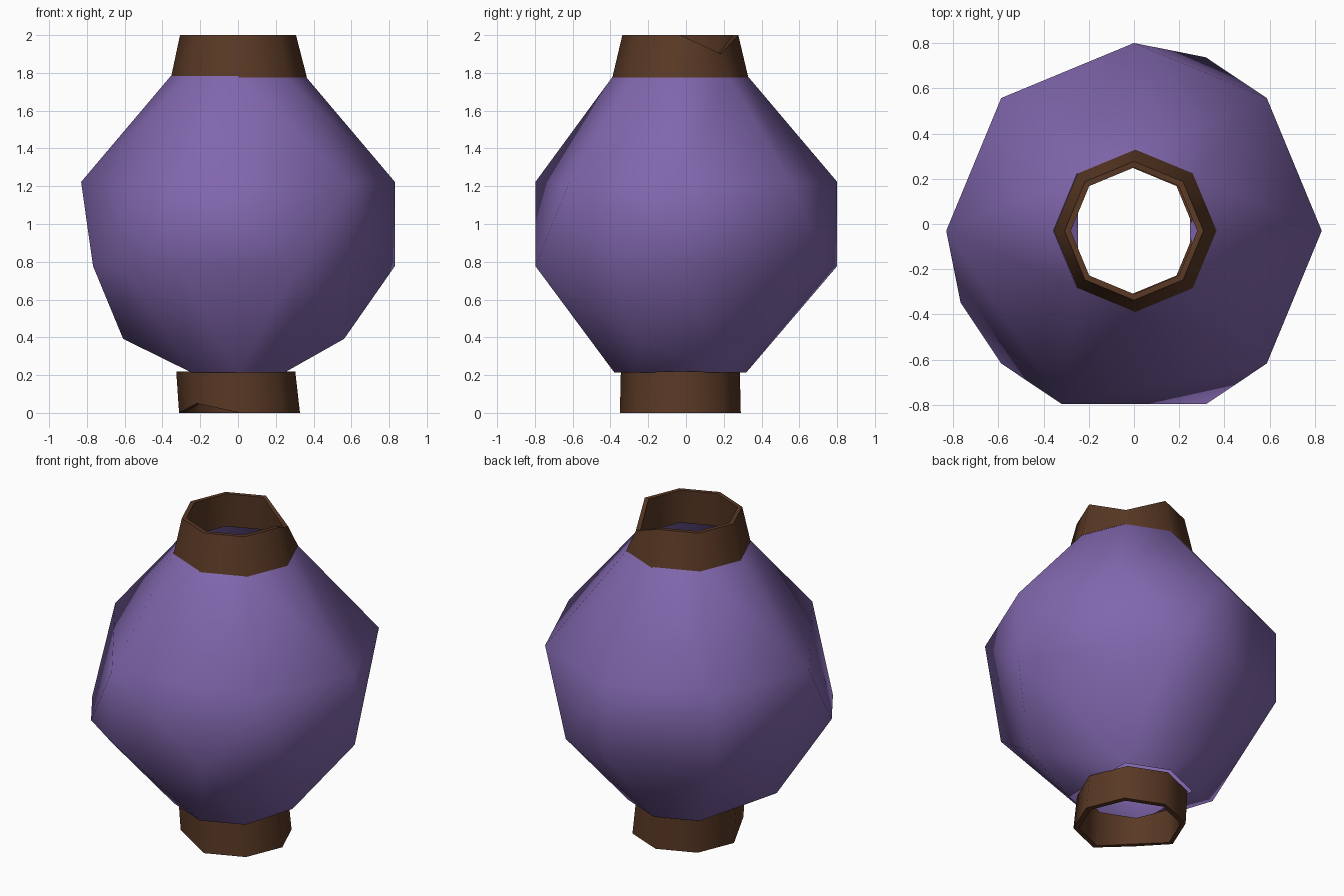
import bpy, bmesh
from math import sin, cos, radians
from mathutils import Vector

cube = bpy.data.objects.get("Cube")
if cube:
    bpy.data.objects.remove(cube, do_unlink=True)

CENTRE = Vector((0, -0.03, 1))
RADIUS = 0.86


def material(name, rgb):
    mat = bpy.data.materials.new(name)
    mat.use_nodes = True
    mat.diffuse_color = (*rgb, 1)
    mat.node_tree.nodes["Principled BSDF"].inputs["Base Color"].default_value = (*rgb, 1)
    return mat


def finish(bm, name, mat, angle):
    bmesh.ops.recalc_face_normals(bm, faces=bm.faces[:])
    mesh = bpy.data.meshes.new(name)
    bm.to_mesh(mesh)
    bm.free()
    mesh.materials.append(mat)
    obj = bpy.data.objects.new(name, mesh)
    bpy.context.collection.objects.link(obj)
    bpy.ops.object.select_all(action='DESELECT')
    obj.select_set(True)
    bpy.context.view_layer.objects.active = obj
    bpy.ops.object.shade_smooth_by_angle(angle=radians(angle))


purple = material("purple paper", (0.22, 0.135, 0.42))
brown = material("dark brown wood", (0.1, 0.04, 0.018))

# Faceted lantern globe: uneven points on a sphere, wrapped, open at both ends
eighths = range(0, 360, 45)
rings = {
    65.5: eighths,
    15: (0, 45, 90, 135, 180, 247.5, 315),
    -15: (0, 67.5, 90, 135, 202.5, 225, 247.5, 292.5),
    -45: (180, 337.5),
    -66: (45, 90, 135, 225, 270, 315),
}
bm = bmesh.new()
for lat, angles in rings.items():
    la = radians(lat)
    for a in map(radians, angles):
        bm.verts.new(CENTRE + RADIUS * Vector((cos(la) * cos(a), cos(la) * sin(a), sin(la))))
bmesh.ops.convex_hull(bm, input=bm.verts[:])
caps = [f for f in bm.faces if all(abs(v.co.z - 1) > 0.75 for v in f.verts)]
bmesh.ops.delete(bm, geom=caps, context='FACES')
finish(bm, "globe", purple, 180)


# Eight-sided wooden collars: loops of (radius, x shift, height, is rim), one rim corner dented
def collar(name, profile, dent_angle, dent):
    bm = bmesh.new()
    loops = []
    for r, shift, z, rim in profile:
        loops.append([bm.verts.new((shift + r * cos(radians(a)), CENTRE.y + r * sin(radians(a)),
                                    z + (dent if rim and a == dent_angle else 0)))
                      for a in eighths])
    for i, loop in enumerate(loops):
        nxt = loops[(i + 1) % len(loops)]
        for j in range(8):
            k = (j + 1) % 8
            bm.faces.new((loop[j], loop[k], nxt[k], nxt[j]))
    finish(bm, name, brown, 60)


collar("top_collar", [(0.36, 0.005, 1.775, False), (0.307, 0, 2, True),
                      (0.28, 0, 2, True), (0.295, 0, 1.79, False)], 45, -0.1)
collar("bottom_collar", [(0.315, -0.012, 0.22, False), (0.32, 0.008, 0, True),
                         (0.29, 0.005, 0, True), (0.28, -0.01, 0.22, False)], 225, 0.05)
